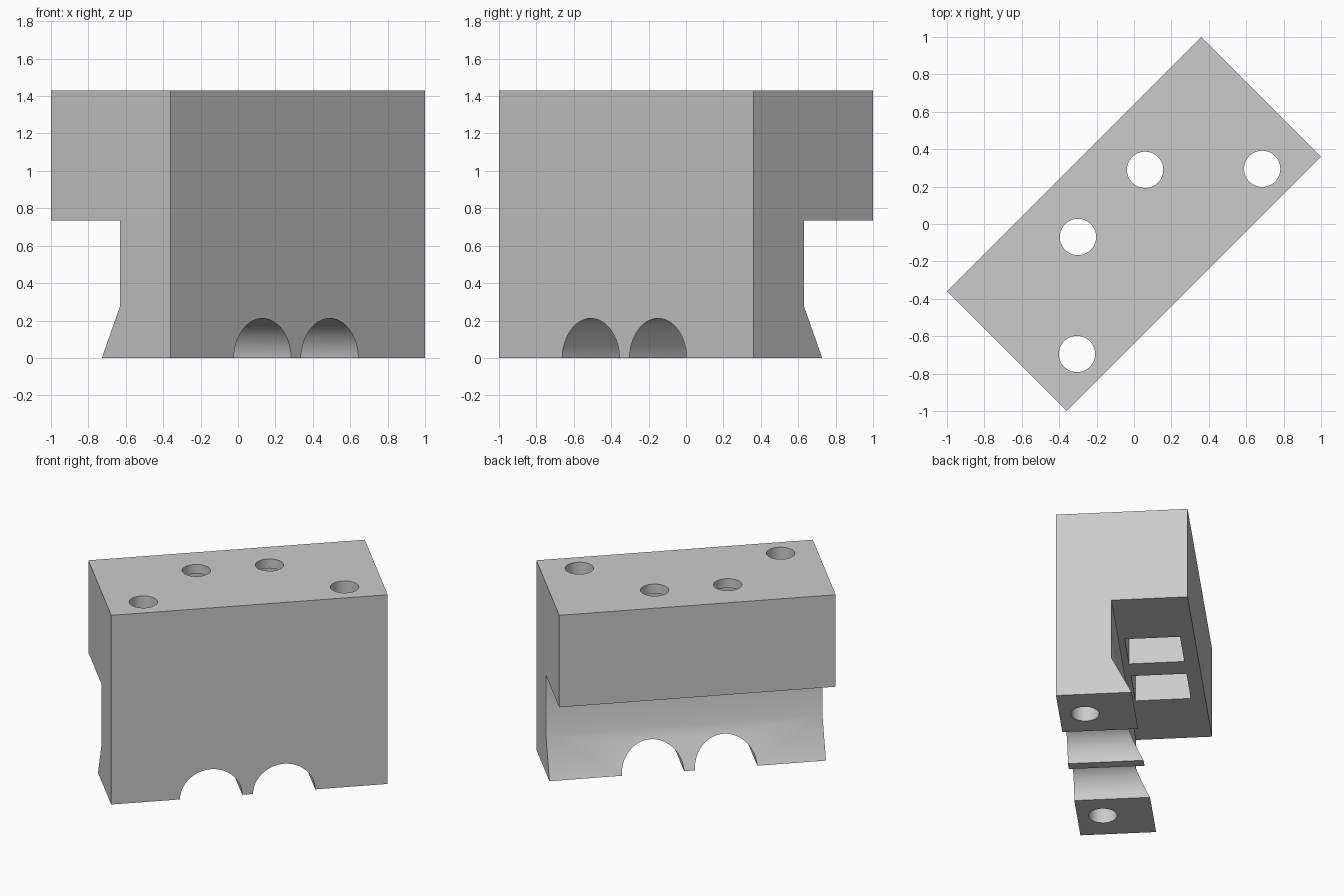
import bpy, bmesh
from math import radians
from mathutils import Matrix

default = bpy.data.objects.get("Cube")
if default:
    bpy.data.objects.remove(default, do_unlink=True)

grey = bpy.data.materials.new("plain grey")
grey.use_nodes = True
colour = (0.6, 0.6, 0.6, 1)
grey.diffuse_color = colour
grey.node_tree.nodes["Principled BSDF"].inputs["Base Color"].default_value = colour

LENGTH, DEPTH, TOP, LEDGE = 1.923, 0.905, 1.43, 0.735
HOLE_R, ARCH_R = 0.097, 0.217


def make_object(name, bm):
    bmesh.ops.recalc_face_normals(bm, faces=bm.faces)
    mesh = bpy.data.meshes.new(name)
    bm.to_mesh(mesh)
    bm.free()
    mesh.materials.append(grey)
    obj = bpy.data.objects.new(name, mesh)
    bpy.context.collection.objects.link(obj)
    return obj


def cylinder(name, radius, length, matrix):
    bm = bmesh.new()
    bmesh.ops.create_cone(bm, cap_ends=True, segments=64, radius1=radius,
                          radius2=radius, depth=length, matrix=matrix)
    return make_object(name, bm)


def box(name, centre, size):
    bm = bmesh.new()
    bmesh.ops.create_cube(bm, size=1, matrix=Matrix.Translation(centre) @ Matrix.Diagonal((*size, 1)))
    return make_object(name, bm)


# Body: side profile (depth, height) extruded along the length
front, back = -DEPTH / 2, DEPTH / 2
profile = [(front, 0), (0.068, 0), (-0.071, 0.28), (-0.071, LEDGE),
           (back, LEDGE), (back, TOP), (front, TOP)]
bm = bmesh.new()
side = bm.faces.new([bm.verts.new((-LENGTH / 2, y, z)) for y, z in profile])
extruded = bmesh.ops.extrude_face_region(bm, geom=[side])["geom"]
bmesh.ops.translate(bm, vec=(LENGTH, 0, 0),
                    verts=[v for v in extruded if isinstance(v, bmesh.types.BMVert)])
body = make_object("mounting_block", bm)

cutters = []
# Full-height screw holes near the ends
for x in (-0.707, 0.693):
    cutters.append(cylinder("end_hole", HOLE_R, 4, Matrix.Translation((x, -0.276, 0))))
# Arches through the foot, with a hollow and a hole in the overhang above each
for x in (-0.267, 0.241):
    cutters.append(cylinder("arch", ARCH_R, 2,
                            Matrix.Translation((x, 0, -0.006)) @ Matrix.Rotation(radians(90), 4, "X")))
    cutters.append(box("pocket", (x + 0.01, 0.163, 1.01), (0.34, 0.38, 0.70)))
    cutters.append(cylinder("overhang_hole", HOLE_R, 0.6, Matrix.Translation((x + 0.006, 0.163, TOP))))

bpy.context.view_layer.objects.active = body
for cutter in cutters:
    cutter.hide_render = True
    mod = body.modifiers.new(cutter.name, "BOOLEAN")
    mod.operation, mod.solver, mod.object = "DIFFERENCE", "EXACT", cutter
    bpy.ops.object.modifier_apply(modifier=mod.name)
    bpy.data.objects.remove(cutter, do_unlink=True)

# Stand the block diagonally and keep the cut edges crisp
body.rotation_euler.z = radians(45)
bpy.ops.object.select_all(action="DESELECT")
body.select_set(True)
bpy.ops.object.shade_smooth_by_angle(angle=radians(30))
